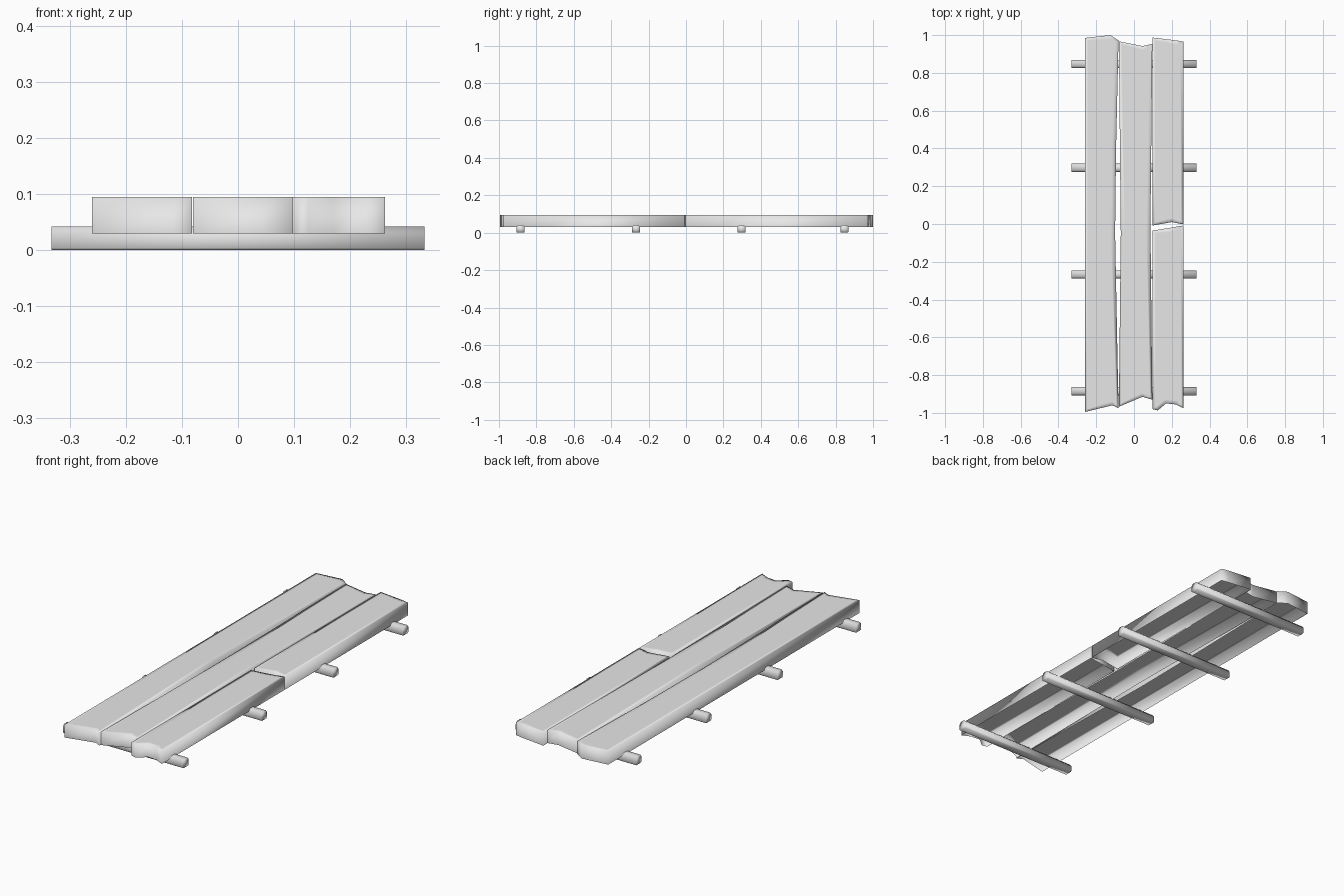
import bpy
import bmesh

cube = bpy.data.objects.get("Cube")
if cube:
    bpy.data.objects.remove(cube, do_unlink=True)

# One plain grey for the whole walkway
grey = bpy.data.materials.new("plain_grey")
grey.use_nodes = True
colour = (0.8, 0.8, 0.8, 1)
grey.diffuse_color = colour
grey.node_tree.nodes["Principled BSDF"].inputs["Base Color"].default_value = colour

TOP, UNDER = 0.095, 0.03


def finish(bm, name):
    mesh = bpy.data.meshes.new(name)
    for face in bm.faces:
        face.smooth = True
    bm.to_mesh(mesh)
    bm.free()
    mesh.materials.append(grey)
    obj = bpy.data.objects.new(name, mesh)
    bpy.context.collection.objects.link(obj)


def plank(name, front, back, right=(), left=()):
    """Hollow board, open below: a ragged outline with walls pulled down."""
    bm = bmesh.new()
    outline = [*front, *right, *reversed(back), *reversed(left)]
    top = bm.faces.new([bm.verts.new((x, y, TOP)) for x, y in outline])
    rim = list(bm.edges)
    walls = bmesh.ops.extrude_edge_only(bm, edges=rim)["geom"]
    for v in walls:
        if isinstance(v, bmesh.types.BMVert):
            v.co.z = UNDER
    bmesh.ops.recalc_face_normals(bm, faces=bm.faces)
    if top.normal.z < 0:
        bmesh.ops.reverse_faces(bm, faces=bm.faces)
    # A border loop keeps the rounding close to the edges
    bmesh.ops.inset_region(bm, faces=[top], thickness=0.022)
    finish(bm, name)


def rail(name, y):
    """Cross bar with a chamfered top, running along x."""
    profile = [(-0.022, 0.004), (-0.018, 0), (0.018, 0), (0.022, 0.004),
               (0.022, 0.03), (0.012, 0.042), (-0.012, 0.042), (-0.022, 0.03)]
    bm = bmesh.new()
    end = bm.faces.new([bm.verts.new((-0.332, y + a, z)) for a, z in profile])
    geom = bmesh.ops.extrude_face_region(bm, geom=[end])["geom"]
    moved = [v for v in geom if isinstance(v, bmesh.types.BMVert)]
    bmesh.ops.translate(bm, verts=moved, vec=(0.664, 0, 0))
    bmesh.ops.recalc_face_normals(bm, faces=bm.faces)
    finish(bm, name)


# Long planks, slightly bowed along the gap
plank("left_plank",
      front=[(-0.26, -0.995), (-0.115, -0.96), (-0.082, -0.975)],
      back=[(-0.26, 0.985), (-0.125, 1.0), (-0.082, 0.972)],
      right=[(-0.1, -0.05), (-0.095, 0.4)])
plank("middle_plank",
      front=[(-0.08, -0.967), (0.045, -0.915), (0.097, -0.93)],
      back=[(-0.08, 0.967), (0.045, 0.942), (0.097, 0.953)],
      right=[(0.087, 0)], left=[(-0.07, -0.05)])

# Broken plank in two pieces
plank("right_plank_front",
      front=[(0.097, -0.98), (0.125, -0.987), (0.17, -0.95), (0.22, -0.955), (0.262, -0.975)],
      back=[(0.097, -0.035), (0.18, -0.022), (0.262, -0.008)])
plank("right_plank_back",
      front=[(0.097, -0.008), (0.2, 0.01), (0.262, -0.002)],
      back=[(0.097, 0.987), (0.225, 0.972), (0.262, 0.965)])

# Cross rails under the planks
for i, y in enumerate((-0.885, -0.267, 0.297, 0.847)):
    rail(f"cross_rail_{i + 1}", y)
